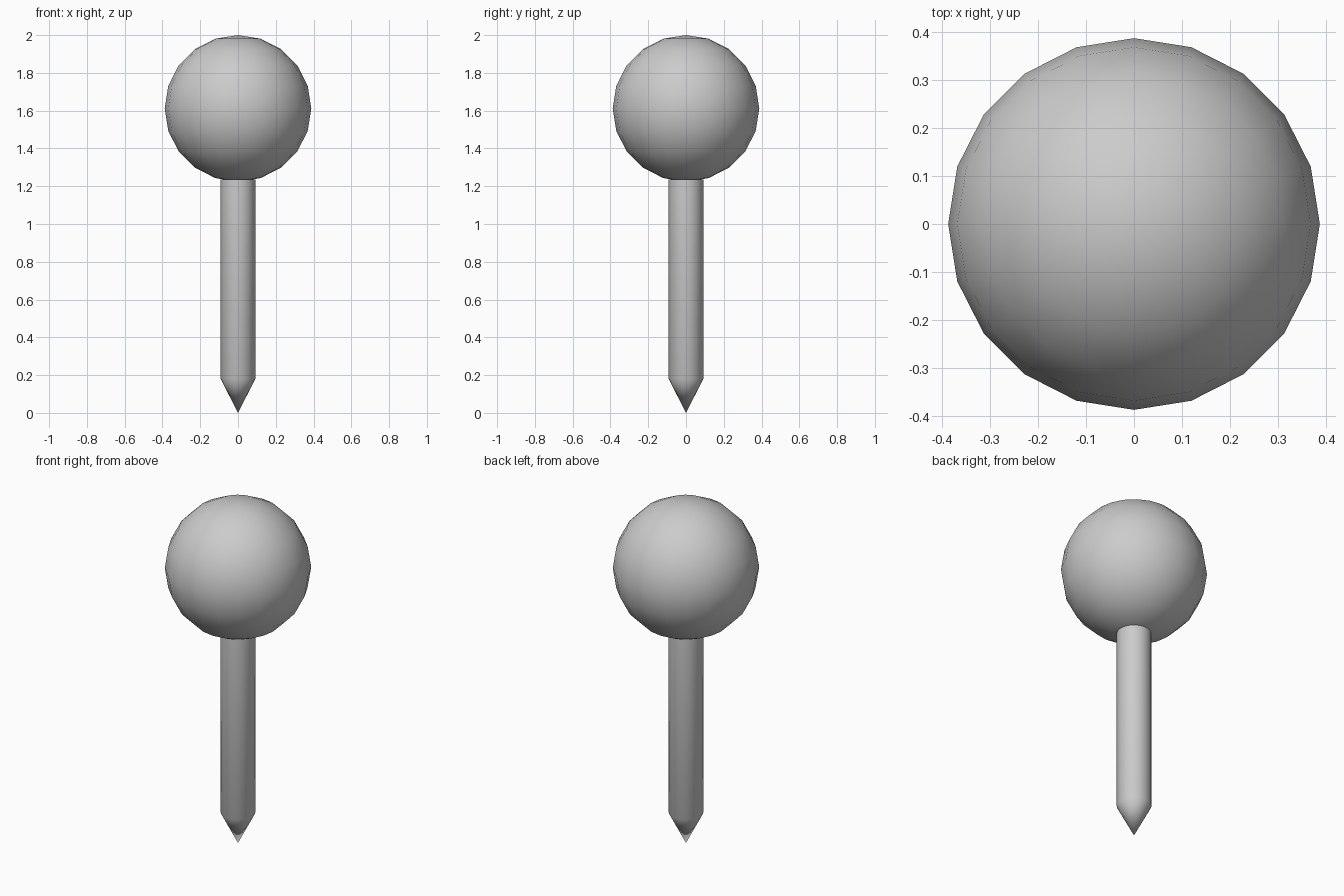
import bpy
import bmesh
import math

if "Cube" in bpy.data.objects:
    bpy.data.objects.remove(bpy.data.objects["Cube"])

SIDES = 20


def finish(name, bm):
    """Turn a bmesh into a smooth-shaded object."""
    bmesh.ops.recalc_face_normals(bm, faces=bm.faces[:])
    for face in bm.faces:
        face.smooth = True
    mesh = bpy.data.meshes.new(name)
    bm.to_mesh(mesh)
    bm.free()
    obj = bpy.data.objects.new(name, mesh)
    bpy.context.collection.objects.link(obj)
    return obj


# Round head: 20 segments, 10 rings
bm = bmesh.new()
bmesh.ops.create_uvsphere(bm, u_segments=SIDES, v_segments=10, radius=0.388)
head = finish("head", bm)
head.location.z = 1.612

# Shaft and pointed tip: one profile spun around z, top hidden in the head
profile = [(0, 0), (0.092, 0.18), (0.092, 1.235)]
bm = bmesh.new()
verts = [bm.verts.new((r, 0, z)) for r, z in profile]
edges = [bm.edges.new(pair) for pair in zip(verts, verts[1:])]
bmesh.ops.spin(bm, geom=verts + edges, cent=(0, 0, 0), axis=(0, 0, 1),
               angle=math.tau, steps=SIDES, use_merge=True)
bmesh.ops.remove_doubles(bm, verts=bm.verts[:], dist=0.0001)
finish("pointed_shaft", bm)
